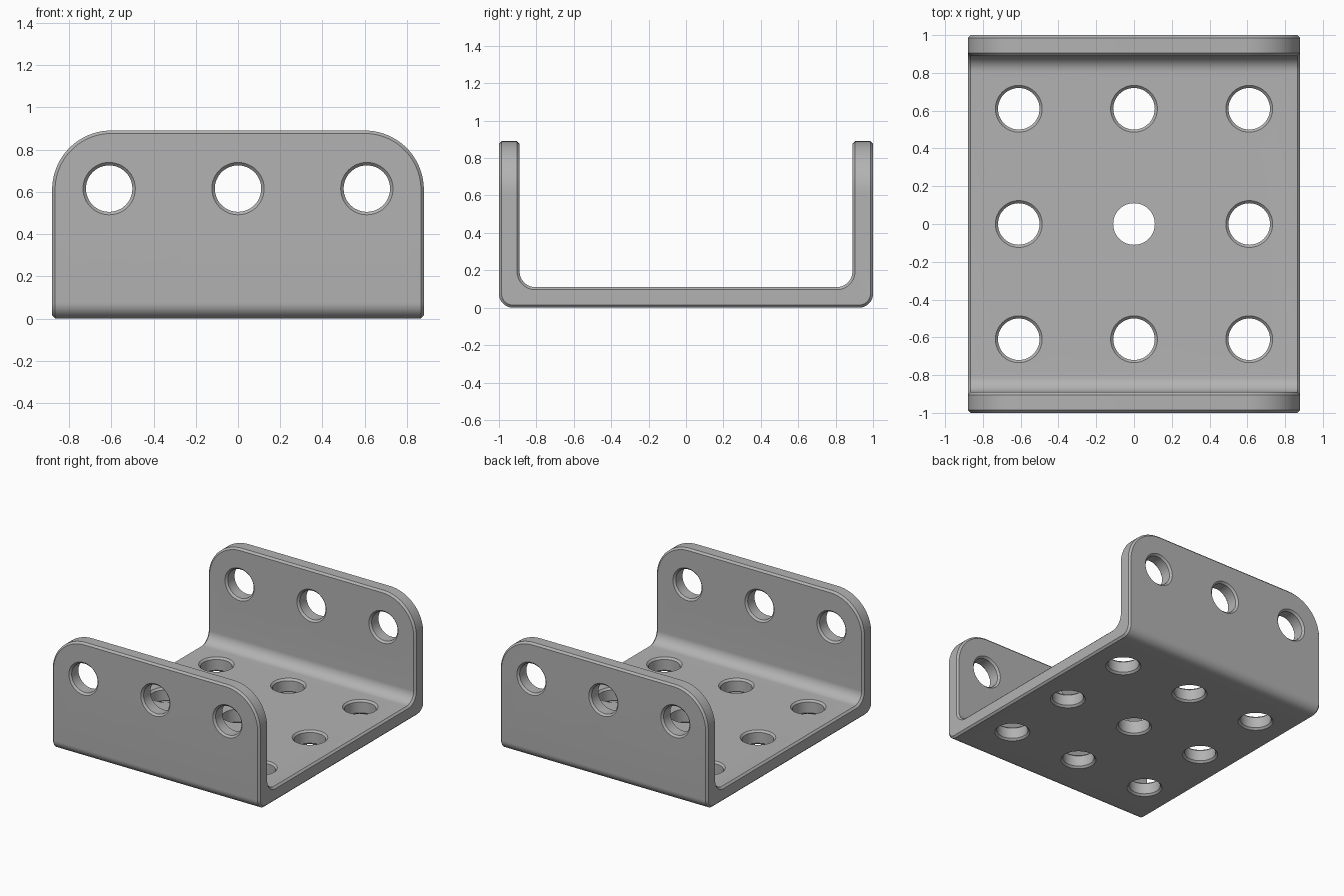
import bpy, bmesh, math
from mathutils import Vector

HALF_X, HALF_Y, HEIGHT, WALL = 0.88, 1.0, 0.89, 0.11
PITCH, HOLE_R, CHAMFER = 0.61, 0.11, 0.014

cube = bpy.data.objects.get("Cube")
if cube:
    bpy.data.objects.remove(cube, do_unlink=True)


def arc(cx, cy, r, start, end, steps=14):
    """Points of an arc, angles in degrees."""
    angles = [math.radians(start + (end - start) * i / steps) for i in range(steps + 1)]
    return [(cx + r * math.cos(a), cy + r * math.sin(a)) for a in angles]


def make_object(name, bm):
    bmesh.ops.recalc_face_normals(bm, faces=bm.faces)
    mesh = bpy.data.meshes.new(name)
    bm.to_mesh(mesh)
    bm.free()
    obj = bpy.data.objects.new(name, mesh)
    bpy.context.collection.objects.link(obj)
    return obj


def prism(name, points, start, offset, place):
    """Extrude a flat outline; place turns (u, v, depth) into a position."""
    bm = bmesh.new()
    face = bm.faces.new([bm.verts.new(place(u, v, start)) for u, v in points])
    moved = bmesh.ops.extrude_face_region(bm, geom=[face], use_keep_orig=True)["geom"]
    bmesh.ops.translate(bm, vec=Vector(place(0, 0, offset)),
                        verts=[g for g in moved if isinstance(g, bmesh.types.BMVert)])
    return make_object(name, bm)


def spool(bm, place, near, far, chamfer_far=True, sides=48):
    """Hole cutter from near to far, flared where it leaves the sheet."""
    flare = 0.05
    rings = [(near - flare, HOLE_R + CHAMFER + flare), (near + CHAMFER, HOLE_R)]
    if chamfer_far:
        rings += [(far - CHAMFER, HOLE_R), (far + flare, HOLE_R + CHAMFER + flare)]
    else:
        rings += [(far + flare, HOLE_R)]
    loops = []
    for depth, r in rings:
        circle = arc(0, 0, r, 0, 360, sides)[:-1]
        loops.append([bm.verts.new(place(u, v, depth)) for u, v in circle])
    for a, b in zip(loops, loops[1:]):
        for i in range(sides):
            j = (i + 1) % sides
            bm.faces.new((a[i], a[j], b[j], b[i]))
    bm.faces.new(loops[0])
    bm.faces.new(loops[-1])


def bake(obj):
    """Turn the modifier result into the object's own mesh."""
    graph = bpy.context.evaluated_depsgraph_get()
    mesh = bpy.data.meshes.new_from_object(obj.evaluated_get(graph))
    obj.modifiers.clear()
    obj.data = mesh


def boolean(obj, cutter, operation):
    mod = obj.modifiers.new(operation, "BOOLEAN")
    mod.operation, mod.solver, mod.object = operation, "EXACT", cutter
    bake(obj)
    bpy.data.objects.remove(cutter, do_unlink=True)


# Bent sheet: U section with rounded outer and inner bends
outer_r, inner_r, tall = 0.075, 0.085, 1.0
inner_y = HALF_Y - WALL
right_half = (arc(HALF_Y - outer_r, outer_r, outer_r, -90, 0) + [(HALF_Y, tall), (inner_y, tall)]
              + arc(inner_y - inner_r, WALL + inner_r, inner_r, 0, -90))
section = right_half + [(-y, z) for y, z in reversed(right_half)]
bracket = prism("channel_bracket", section, -1, 2, lambda u, v, d: (d, u, v))

# Front silhouette trims the width and rounds the upper corners
corner = 0.28
top_right = arc(HALF_X - corner, HEIGHT - corner, corner, 0, 90, 20)
outline = [(HALF_X, -0.2)] + top_right
outline += [(-x, z) for x, z in reversed(outline)]
trim = prism("silhouette_trim", outline, -1.5, 3, lambda u, v, d: (u, d, v))
boolean(bracket, trim, "INTERSECT")

# Narrow chamfer along every sharp outer edge
bevel = bracket.modifiers.new("edge_chamfer", "BEVEL")
bevel.width, bevel.segments = CHAMFER, 1
bevel.limit_method, bevel.angle_limit = "ANGLE", math.radians(30)
bevel.use_clamp_overlap = False
bake(bracket)

# Chamfered holes: a grid in the floor and a row in each flange
holes = bmesh.new()
steps = (-PITCH, 0, PITCH)
for x in steps:
    for y in steps:
        spool(holes, lambda u, v, d: (x + u, y + v, d), 0, WALL,
              chamfer_far=(x, y) != (0, 0))
    for near in (-HALF_Y, inner_y):
        spool(holes, lambda u, v, d: (x + u, d, 0.615 + v), near, near + WALL)
boolean(bracket, make_object("hole_cutters", holes), "DIFFERENCE")

# One plain grey finish
grey = bpy.data.materials.new("plain_grey")
grey.use_nodes = True
colour = (0.45, 0.45, 0.45, 1)
grey.diffuse_color = colour
grey.node_tree.nodes["Principled BSDF"].inputs["Base Color"].default_value = colour
bracket.data.materials.clear()
bracket.data.materials.append(grey)

bpy.ops.object.select_all(action="DESELECT")
bracket.select_set(True)
bpy.context.view_layer.objects.active = bracket
bpy.ops.object.shade_smooth_by_angle(angle=math.radians(30))
